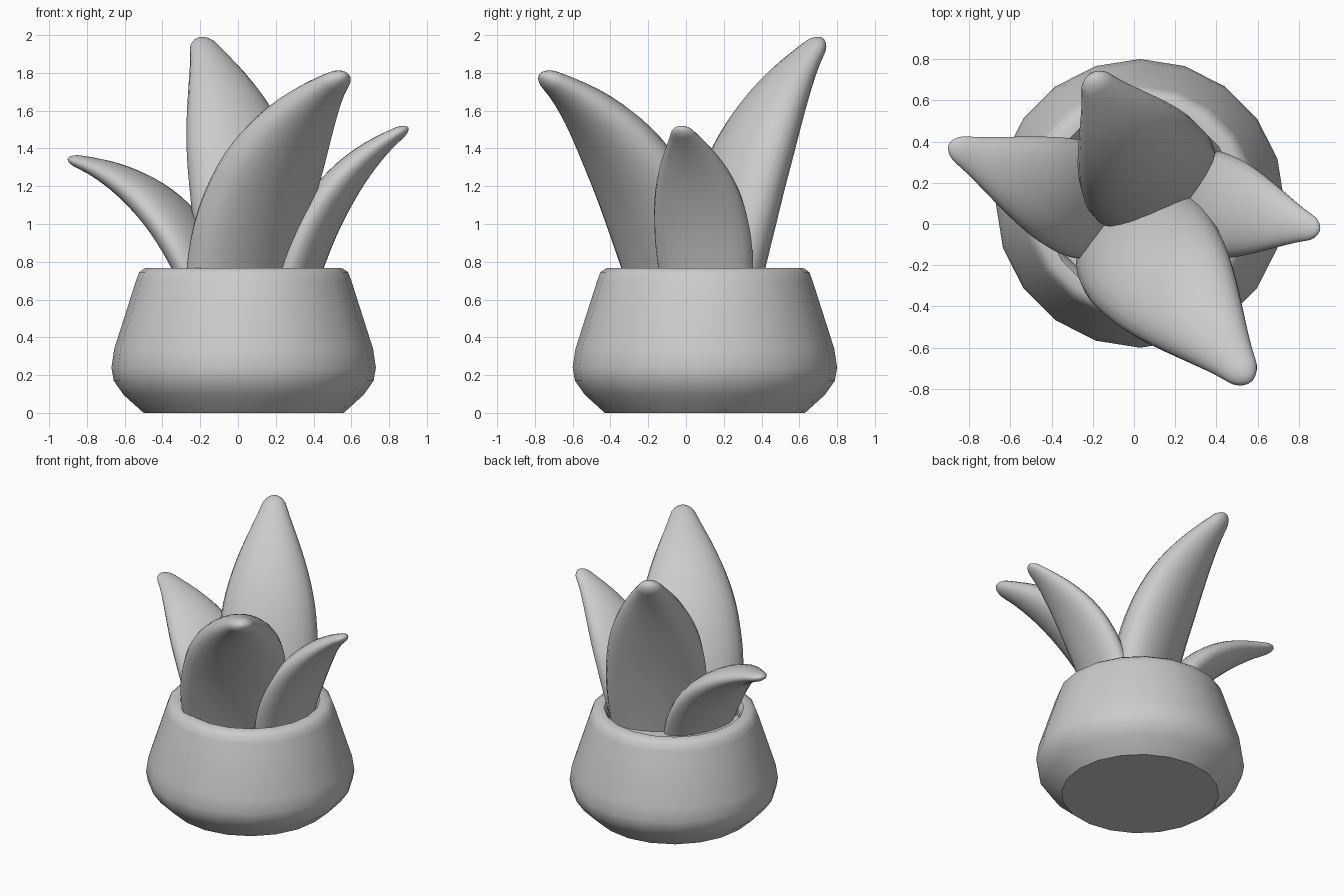
import bpy, bmesh, math
from mathutils import Vector

cube = bpy.data.objects.get("Cube")
if cube:
    bpy.data.objects.remove(cube, do_unlink=True)

grey = bpy.data.materials.new("plain grey")
grey.use_nodes = True
grey.diffuse_color = (0.6, 0.6, 0.6, 1)
grey.node_tree.nodes["Principled BSDF"].inputs["Base Color"].default_value = grey.diffuse_color


def loft(name, rings, sharp_angle):
    """Skin a list of closed rings, capping both ends, and shade it."""
    bm = bmesh.new()
    loops = [[bm.verts.new(p) for p in ring] for ring in rings]
    count = len(loops[0])
    for low, high in zip(loops, loops[1:]):
        for i in range(count):
            j = (i + 1) % count
            bm.faces.new((low[i], low[j], high[j], high[i]))
    bm.faces.new(loops[0])
    bm.faces.new(loops[-1])
    bmesh.ops.recalc_face_normals(bm, faces=bm.faces)
    mesh = bpy.data.meshes.new(name)
    bm.to_mesh(mesh)
    bm.free()
    mesh.materials.append(grey)
    obj = bpy.data.objects.new(name, mesh)
    bpy.context.collection.objects.link(obj)
    bpy.ops.object.select_all(action="DESELECT")
    obj.select_set(True)
    bpy.context.view_layer.objects.active = obj
    bpy.ops.object.shade_smooth_by_angle(angle=math.radians(sharp_angle))


def circle(count):
    return [(math.cos(math.tau * i / count), math.sin(math.tau * i / count)) for i in range(count)]


# Pot: radius and height from the foot, over the rounded rim, down to the soil
pot_profile = [(0.53, 0), (0.635, 0.095), (0.688, 0.17), (0.7, 0.24), (0.685, 0.34), (0.57, 0.7),
               (0.553, 0.745), (0.52, 0.768), (0.47, 0.768), (0.45, 0.74), (0.44, 0.68)]
pot_centre = Vector((0.03, 0.1, 0))
loft("pot", [[pot_centre + Vector((r * c, r * s, z)) for c, s in circle(20)]
             for r, z in pot_profile], 40)

# Leaf taper: position along the leaf and share of full width
taper = [(0, 0.87), (0.15, 0.97), (0.3, 1), (0.5, 0.91), (0.65, 0.74), (0.8, 0.5), (0.92, 0.28), (1, 0.16)]


def width_at(u):
    for (a, wa), (b, wb) in zip(taper, taper[1:]):
        if u <= b:
            k = (u - a) / (b - a)
            return wa + (wb - wa) * k
    return taper[-1][1]


def soft_width(u):
    # Average nearby samples so the outline stays smooth
    return sum(width_at(min(1, max(0, u + d))) for d in (-0.06, 0, 0.06)) / 3


def leaf(name, base, heading, start, bend, tip, width, thick):
    """Curved, flattened leaf; start, bend and tip are (outward, height)."""
    a = math.radians(heading)
    out = Vector((math.cos(a), math.sin(a), 0))
    side = Vector((-out.y, out.x, 0))
    up = Vector((0, 0, 1))
    p, q, r = (Vector((*base, 0)) + out * o + up * z for o, z in (start, bend, tip))
    rings = []
    for u in [i / 20 for i in range(20)] + [0.965, 0.98, 0.99, 0.997, 1]:
        centre = p * (1 - u) ** 2 + q * 2 * u * (1 - u) + r * u * u
        tangent = ((q - p) * (1 - u) + (r - q) * u).normalized()
        face = side.cross(tangent)
        cap = math.sqrt(max(0.01, 1 - (max(0, u - 0.95) / 0.05) ** 2))
        share = soft_width(u)
        w, t = width * share * cap, thick * share ** 0.85 * cap
        rings.append([centre + side * w * c + face * t * s for c, s in circle(24)])
    loft(name, rings, 60)


leaf("front_leaf", (0.015, -0.085), -51, (-0.06, 0.55), (0.14, 1.47), (0.875, 1.79), 0.36, 0.185)
leaf("back_leaf", (0.1, 0.195), 120, (-0.04, 0.55), (0.08, 1.48), (0.61, 1.98), 0.345, 0.19)
leaf("left_leaf", (0.34, 0.1), -13, (-0.07, 0.55), (0.06, 1.23), (0.575, 1.51), 0.265, 0.115)
leaf("right_leaf", (-0.21, 0.1), 157.5, (-0.1, 0.55), (0.09, 1.2), (0.745, 1.345), 0.285, 0.115)
